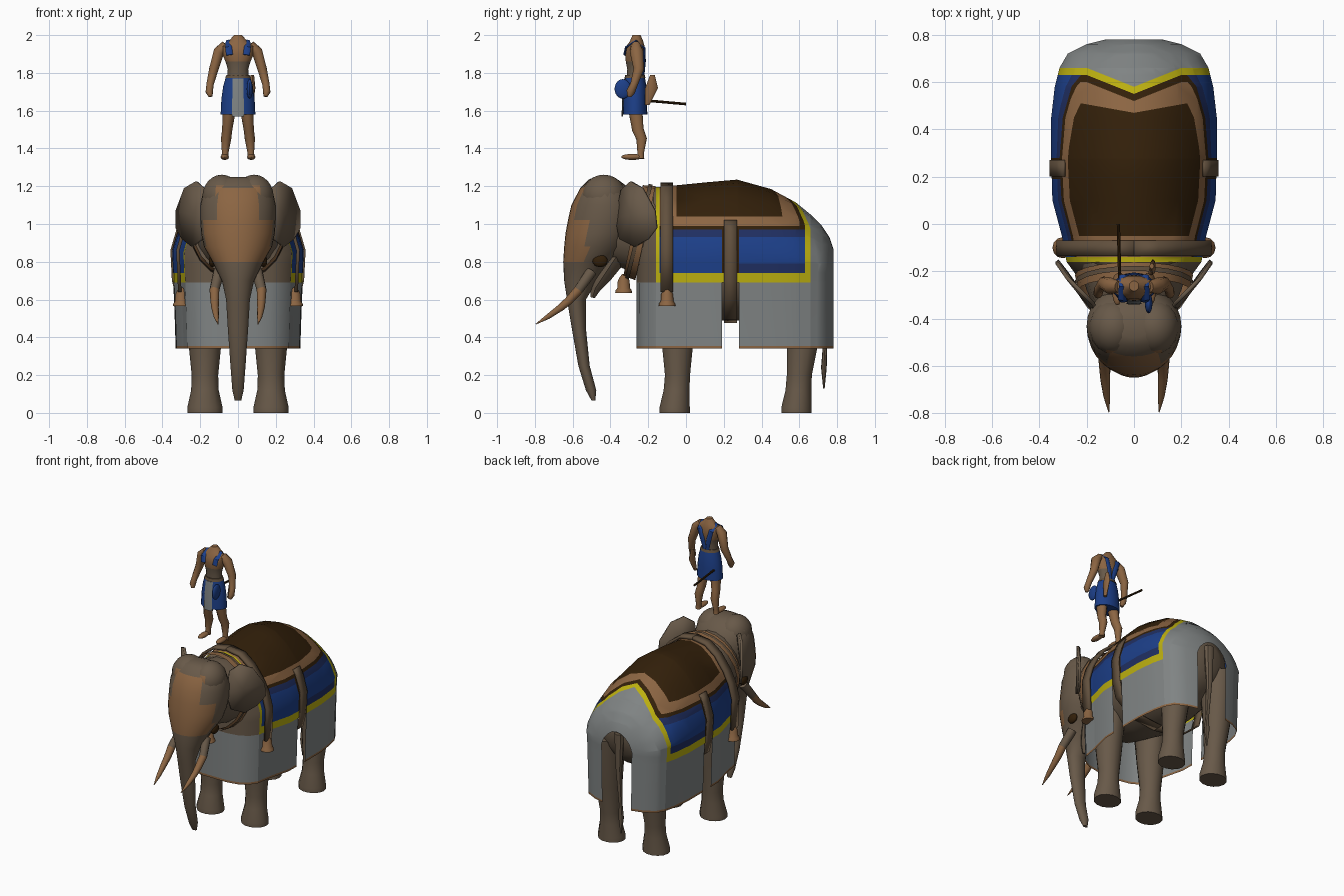
import bpy, bmesh, math
from mathutils import Vector

if bpy.data.objects.get("Cube"):
    bpy.data.objects.remove(bpy.data.objects["Cube"])


def material(name, rgb):
    m = bpy.data.materials.new(name)
    m.use_nodes = True
    m.diffuse_color = (*rgb, 1)
    m.node_tree.nodes["Principled BSDF"].inputs["Base Color"].default_value = (*rgb, 1)
    return m


HIDE = material("hide_brown", (.138, .1, .066))
CLOTH = material("cloth_grey", (.215, .23, .23))
TAN = material("tan", (.26, .13, .055))
DARK = material("dark_brown", (.032, .014, .003))
BLUE = material("blue", (.012, .05, .25))
NAVY = material("navy", (.014, .028, .12))
YELLOW = material("yellow", (.5, .43, .005))
STRAP = material("strap_brown", (.12, .08, .047))


def finish(name, bm, mats, mirror=False, thickness=0, angle=40, normals=True):
    if normals:
        bmesh.ops.recalc_face_normals(bm, faces=bm.faces)
    me = bpy.data.meshes.new(name)
    bm.to_mesh(me)
    bm.free()
    ob = bpy.data.objects.new(name, me)
    bpy.context.collection.objects.link(ob)
    for m in mats:
        me.materials.append(m)
    if thickness:
        mod = ob.modifiers.new("thickness", 'SOLIDIFY')
        mod.thickness, mod.offset = thickness, 0
    if mirror:
        mod = ob.modifiers.new("mirror", 'MIRROR')
        mod.merge_threshold = .0005
    bpy.ops.object.select_all(action='DESELECT')
    ob.select_set(True)
    bpy.context.view_layer.objects.active = ob
    bpy.ops.object.shade_smooth_by_angle(angle=math.radians(angle))


def loft(name, sections, mats, n=14, axis=None, side=(1, 0, 0), mirror=False, caps=True, rule=None):
    """Skin ellipses (x, y, z, side radius, other radius) along a path."""
    bm = bmesh.new()
    pts = [Vector(s[:3]) for s in sections]
    rings = []
    for i, s in enumerate(sections):
        t = Vector(axis) if axis else pts[min(i + 1, len(pts) - 1)] - pts[max(i - 1, 0)]
        t.normalize()
        b = t.cross(Vector(side)).normalized()
        a = b.cross(t)
        ang = [2 * math.pi * k / n for k in range(n)]
        rings.append([bm.verts.new(pts[i] + a * s[3] * math.cos(v) + b * s[4] * math.sin(v)) for v in ang])
    for p, q in zip(rings, rings[1:]):
        for k in range(n):
            bm.faces.new((p[k], p[(k + 1) % n], q[(k + 1) % n], q[k]))
    if caps:
        bm.faces.new(rings[0])
        bm.faces.new(rings[-1])
    if rule:
        for f in bm.faces:
            f.material_index = int(rule(f.calc_center_median()))
    finish(name, bm, mats, mirror)


def ball(name, centre, size, mats, mirror=False, rule=None):
    bm = bmesh.new()
    bmesh.ops.create_uvsphere(bm, u_segments=18, v_segments=12, radius=1)
    bmesh.ops.scale(bm, vec=size, verts=bm.verts)
    bmesh.ops.translate(bm, vec=centre, verts=bm.verts)
    if rule:
        for f in bm.faces:
            f.material_index = int(rule(f.calc_center_median()))
    finish(name, bm, mats, mirror)


def ribbon(name, points, y0, y1, mat, thickness):
    bm = bmesh.new()
    rows = [[bm.verts.new((x, y, z)) for y in (y0, y1)] for x, z in points]
    for p, q in zip(rows, rows[1:]):
        bm.faces.new((p[0], p[1], q[1], q[0]))
    finish(name, bm, [mat], mirror=True, thickness=thickness)


# Caparison: half shell lofted along the body, cut along its border lines
profile = [(0, 1.235), (.1, 1.215), (.19, 1.15), (.275, 1.05), (.315, .97), (.35, .86), (.343, .7), (.335, .5), (.33, .34)]
stations = [(-.262, .1, 1.0), (-.248, .18, 1.08), (-.215, .245, 1.16), (-.16, .285, 1.195), (-.05, .305, 1.205),
            (.1, .345, 1.22), (.27, .35, 1.235), (.45, .35, 1.185), (.58, .335, 1.115), (.66, .315, 1.05),
            (.72, .28, .99), (.76, .2, .93), (.78, .12, .87)]
bm = bmesh.new()
rows = []
for y, w, top in stations:
    row = []
    for x, z in profile:
        if z > .7:
            z = .7 + (z - .7) * (top - .7) / .535
        row.append(bm.verts.new((x * w / .35, y, z)))
    rows.append(row)
for p, q in zip(rows, rows[1:]):
    for k in range(len(profile) - 1):
        bm.faces.new((p[k], p[k + 1], q[k + 1], q[k]))
bm.faces.new(rows[0] + [bm.verts.new((0, stations[0][0], .34))])
cuts = [((0, 0, z), (0, 0, 1)) for z in (.355, .69, .74, .79, .93, .97, .99, 1.04)]
cuts += [((0, y, 0), (0, 1, 0)) for y in (-.16, -.14, -.05, .19, .28, .6, .63, .66)]
cuts += [((0, y, 0), (-.4, 1, 0)) for y in (.52, .55, .58)] + [((0, .47, 0), (-.18, 1, 0))]
for co, no in cuts:
    bmesh.ops.bisect_plane(bm, geom=bm.verts[:] + bm.edges[:] + bm.faces[:], plane_co=co, plane_no=no)
slots = [CLOTH, YELLOW, BLUE, NAVY, DARK, TAN, HIDE]


def cloth_colour(c):
    rear = min(.58 + .4 * c.x, .66)
    if c.z < .355:
        return TAN
    if c.y < -.16 and c.z > .69:
        return HIDE
    if c.z < .69 or c.y > rear:
        return CLOTH
    if c.z < .74 or c.y > rear - .03 or c.y < -.14:
        return YELLOW
    if c.z < .97:
        if .19 < c.y < .28:
            return DARK
        return NAVY if c.z > .93 or (c.y > .28 and c.z < .79) else BLUE
    if c.z < .99 or c.y > rear - .06:
        return DARK
    if c.z < 1.04 or c.y < -.05 or c.y > .47 + .18 * c.x:
        return TAN
    return DARK


bmesh.ops.recalc_face_normals(bm, faces=bm.faces)
for f in bm.faces[:]:
    c = f.calc_center_median()
    if .19 < c.y < .28 and c.z < .69:
        bm.faces.remove(f)
    else:
        f.material_index = slots.index(cloth_colour(c))
finish("caparison", bm, slots, mirror=True, normals=False)

# Body, neck, legs and tail
loft("body", [(0, -.22, .85, .14, .2), (0, -.1, .83, .23, .29), (0, .1, .8, .28, .31), (0, .35, .8, .29, .31),
              (0, .55, .8, .27, .26), (0, .68, .79, .2, .18), (0, .74, .78, .1, .09)], [HIDE], 20)
loft("neck", [(0, -.42, .98, .14, .18), (0, -.28, .97, .2, .22), (0, -.18, .95, .23, .22),
              (0, -.08, .92, .24, .22)], [HIDE], 18)
for name, y, lean in (("front_legs", -.045, 0), ("rear_legs", .6, .02)):
    loft(name, [(.17, y + lean, .75, .1, .13), (.175, y + lean, .4, .09, .088), (.175, y, .2, .07, .068),
                (.175, y - .005, .12, .073, .07), (.175, y - .015, .03, .093, .082), (.175, y - .015, 0, .093, .082)],
         [HIDE], 14, axis=(0, 0, 1), mirror=True)
loft("tail", [(0, .75, .85, .035, .03), (0, .755, .6, .022, .02), (0, .735, .34, .012, .012),
              (0, .73, .24, .02, .015), (0, .73, .13, .004, .004)], [HIDE], 8)

# Head and trunk: horizontal slices (height, front, back, half width)
slices = [(1.25, -.48, -.4, .06), (1.235, -.515, -.36, .13), (1.19, -.56, -.3, .18), (1.1, -.607, -.25, .2),
          (1.02, -.625, -.25, .2), (.95, -.638, -.27, .195), (.88, -.645, -.3, .18), (.8, -.65, -.38, .135),
          (.7, -.645, -.47, .085), (.6, -.63, -.53, .063), (.45, -.605, -.53, .054), (.25, -.57, -.51, .04),
          (.12, -.53, -.475, .03), (.065, -.5, -.48, .017)]


def tan_face(c):
    width = .11 if c.z > 1.02 else .18
    return .8 < c.z < 1.19 and abs(c.x) < width and c.y < -.53


loft("head_and_trunk", [(0, (f + b) / 2, z, w, (b - f) / 2) for z, f, b, w in slices], [HIDE, TAN], 32,
     axis=(0, 0, -1), rule=tan_face)
ball("head_domes", (.085, -.435, 1.145), (.105, .118, .116), [HIDE, TAN], mirror=True, rule=tan_face)
loft("lower_jaw", [(0, -.36, .84, .11, .06), (0, -.44, .72, .07, .045), (0, -.48, .66, .04, .03),
                   (0, -.495, .61, .015, .012)], [HIDE], 10)
ball("eyes", (.135, -.455, .805), (.02, .04, .033), [DARK], mirror=True)
loft("tusks", [(.1, -.5, .75, .03, .03), (.125, -.57, .65, .026, .026), (.123, -.62, .595, .023, .023),
               (.122, -.66, .56, .02, .02), (.115, -.73, .51, .014, .014), (.106, -.795, .47, .002, .002)],
     [HIDE, TAN], 10, mirror=True, rule=lambda c: c.y < -.57)

# Ears: fans flaring back from the head
outline = [(.17, -.34, 1.18), (.22, -.29, 1.225), (.28, -.23, 1.19), (.325, -.165, 1.07), (.325, -.155, .98),
           (.29, -.2, .92), (.24, -.27, .88), (.19, -.35, .92), (.165, -.37, 1.03)]
bm = bmesh.new()
hub = bm.verts.new((.235, -.285, 1.05))
rim = [bm.verts.new(p) for p in outline]
for k in range(len(rim)):
    bm.faces.new((hub, rim[k], rim[(k + 1) % len(rim)]))
finish("ears", bm, [HIDE], mirror=True, thickness=.016)

# Harness straps, collar and bells
ribbon("chest_strap", [(0, 1.212), (.1, 1.195), (.18, 1.135), (.25, 1.04), (.29, .96), (.318, .86), (.308, .64)],
       -.135, -.07, STRAP, .018)
ribbon("belly_strap", [(.295, 1.02), (.321, .97), (.353, .86), (.345, .7), (.32, .6), (.2, .5), (0, .48)],
       .2, .27, STRAP, .01)
loft("collar", [(0, -.28, .966, .235, .245), (0, -.215, .952, .25, .255)], [TAN], 20, caps=False)
loft("collar_trim", [(0, -.26, .962, .247, .257), (0, -.24, .957, .25, .26)], [STRAP], 20, caps=False)


def bell(name, x, y, z, mirror):
    shape = [(.1, .008), (.085, .02), (.065, .031), (.025, .034), (.015, .042), (0, .045)]
    loft(name, [(x, y, z + h, r, r) for h, r in shape], [TAN], 12, mirror=mirror)


bell("side_bells", .3, -.1, .565, True)
bell("neck_bell", 0, -.33, .635, False)

# Rider: legs, torso and arms
loft("rider_legs", [(.045, -.27, 1.62, .036, .04), (.057, -.255, 1.5, .027, .032), (.063, -.235, 1.45, .027, .029),
                    (.068, -.24, 1.375, .017, .018), (.07, -.24, 1.345, .02, .02)], [TAN], 10, mirror=True)
ball("rider_feet", (.07, -.285, 1.355), (.022, .058, .016), [TAN], mirror=True)
loft("rider_torso", [(0, -.27, 1.75, .06, .045), (0, -.27, 1.82, .054, .042), (0, -.27, 1.86, .066, .05),
                     (0, -.27, 1.9, .084, .054), (0, -.268, 1.94, .092, .05), (0, -.262, 1.968, .05, .036),
                     (0, -.262, 2, .02, .022)],
     [TAN, HIDE], 14, axis=(0, 0, 1), rule=lambda c: c.z < 1.85)
loft("rider_arms", [(.065, -.265, 1.95, .024, .024), (.1, -.262, 1.915, .036, .03), (.128, -.25, 1.82, .028, .026),
                    (.148, -.275, 1.74, .02, .02), (.152, -.293, 1.7, .023, .02), (.145, -.3, 1.675, .011, .011)],
     [TAN], 10, side=(0, 1, 0), mirror=True)

# Rider: kilt, sash, straps and gear
loft("kilt", [(0, -.27, 1.78, .064, .052), (0, -.27, 1.73, .078, .06), (0, -.27, 1.66, .088, .064),
              (0, -.27, 1.58, .092, .065)], [BLUE], 16, axis=(0, 0, -1))
loft("kilt_belt", [(0, -.27, 1.79, .061, .051), (0, -.27, 1.772, .068, .056)], [STRAP], 16, axis=(0, 0, -1))
loft("kilt_panel", [(0, -.323, 1.77, .028, .004), (0, -.334, 1.68, .03, .004), (0, -.337, 1.57, .033, .004)],
     [CLOTH], 8)
loft("shoulder_straps", [(.045, -.326, 1.895, .018, .006), (.05, -.318, 1.935, .018, .006),
                         (.048, -.265, 1.97, .016, .006), (.045, -.219, 1.93, .018, .006),
                         (.025, -.219, 1.86, .018, .006), (.01, -.226, 1.79, .014, .006)], [BLUE], 8, mirror=True)
ball("sash_knot", (.062, -.335, 1.715), (.016, .043, .052), [BLUE])
loft("side_pouch", [(.075, -.178, 1.79, .01, .012), (.08, -.182, 1.72, .012, .034),
                    (.07, -.205, 1.63, .01, .012)], [TAN], 8, axis=(0, 0, -1))
loft("goad_stick", [(-.06, -.25, 1.657, .007, .007), (-.066, 0, 1.635, .007, .007)], [DARK], 8)
